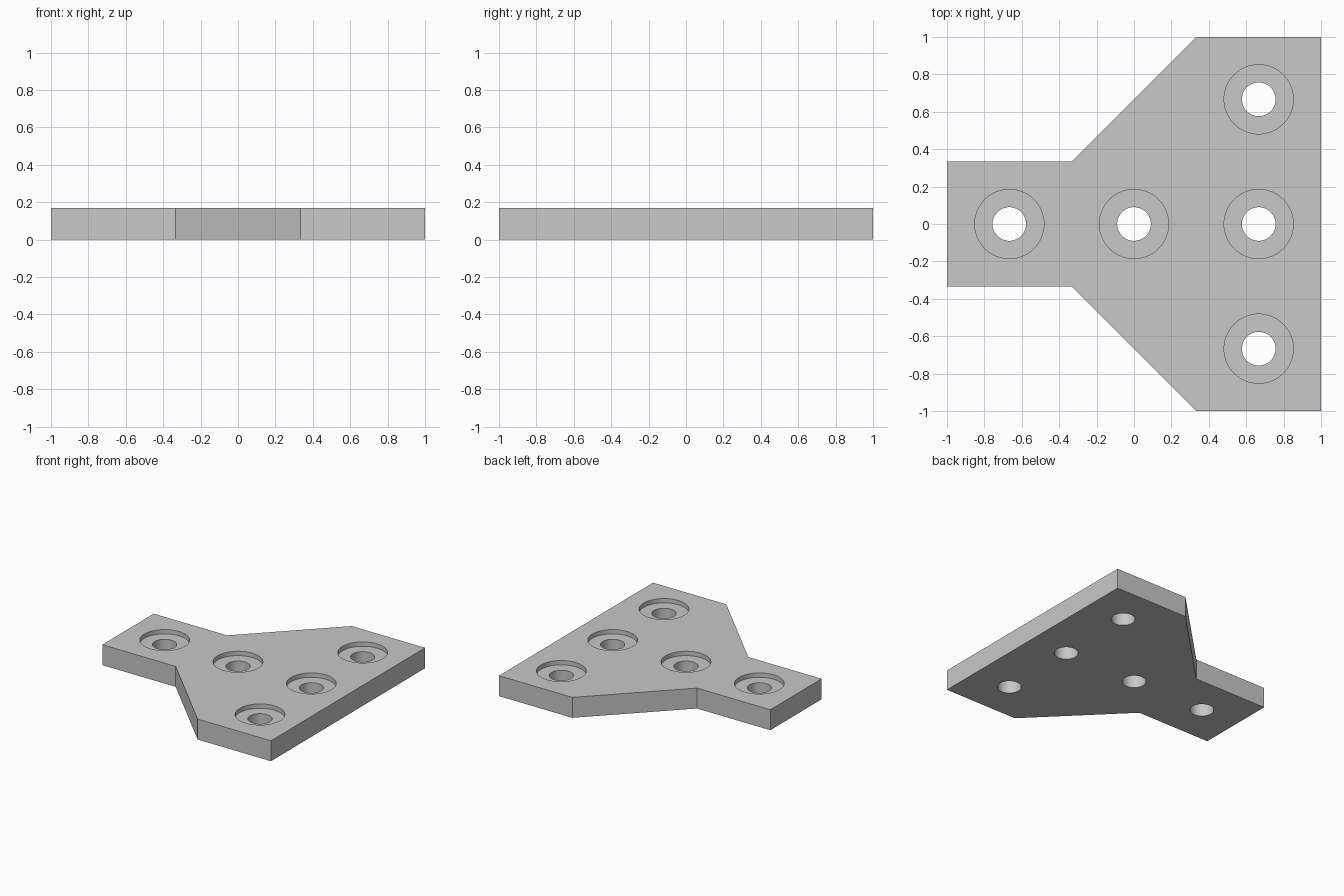
import bpy
import bmesh
import math
from mathutils import Matrix

cube = bpy.data.objects.get("Cube")
if cube:
    bpy.data.objects.remove(cube, do_unlink=True)

THIRD = 1 / 3
THICK = 0.168
RECESS = 0.036
HOLE_R = 0.09
BORE_R = 0.185

grey = bpy.data.materials.new("plain grey")
grey.use_nodes = True
colour = (0.58, 0.58, 0.58, 1)
grey.diffuse_color = colour
grey.node_tree.nodes["Principled BSDF"].inputs["Base Color"].default_value = colour


def add_object(name, bm):
    mesh = bpy.data.meshes.new(name)
    bmesh.ops.recalc_face_normals(bm, faces=bm.faces)
    bm.to_mesh(mesh)
    bm.free()
    mesh.materials.append(grey)
    obj = bpy.data.objects.new(name, mesh)
    bpy.context.collection.objects.link(obj)
    return obj


# Plate: a tee outline with sloped shoulders, mirrored across y and extruded
half = [(-1, THIRD), (-THIRD, THIRD), (THIRD, 1), (1, 1)]
outline = half + [(x, -y) for x, y in reversed(half)]
bm = bmesh.new()
base = bm.faces.new([bm.verts.new((x, y, 0)) for x, y in outline])
top = bmesh.ops.extrude_face_region(bm, geom=[base])["geom"]
bmesh.ops.translate(bm, vec=(0, 0, THICK),
                    verts=[v for v in top if isinstance(v, bmesh.types.BMVert)])
plate = add_object("mounting_plate", bm)

# Cutters: through holes and the shallow round recesses around them
centres = [(-2 * THIRD, 0), (0, 0), (2 * THIRD, 0),
           (2 * THIRD, 2 * THIRD), (2 * THIRD, -2 * THIRD)]


def add_cutter(name, radius, bottom, height):
    bm = bmesh.new()
    for x, y in centres:
        bmesh.ops.create_cone(
            bm, cap_ends=True, segments=64, radius1=radius, radius2=radius,
            depth=height, matrix=Matrix.Translation((x, y, bottom + height / 2)))
    cutter = add_object(name, bm)
    cutter.hide_render = True
    return cutter


cutters = [add_cutter("recess_cutter", BORE_R, THICK - RECESS, 0.2),
           add_cutter("hole_cutter", HOLE_R, -0.1, 0.4)]

bpy.ops.object.select_all(action="DESELECT")
plate.select_set(True)
bpy.context.view_layer.objects.active = plate
for cutter in cutters:
    cut = plate.modifiers.new(cutter.name, "BOOLEAN")
    cut.operation = "DIFFERENCE"
    cut.solver = "EXACT"
    cut.object = cutter
    bpy.ops.object.modifier_apply(modifier=cut.name)
for cutter in cutters:
    bpy.data.objects.remove(cutter, do_unlink=True)

# Round walls smooth, plate edges sharp
bpy.ops.object.shade_smooth_by_angle(angle=math.radians(30))
